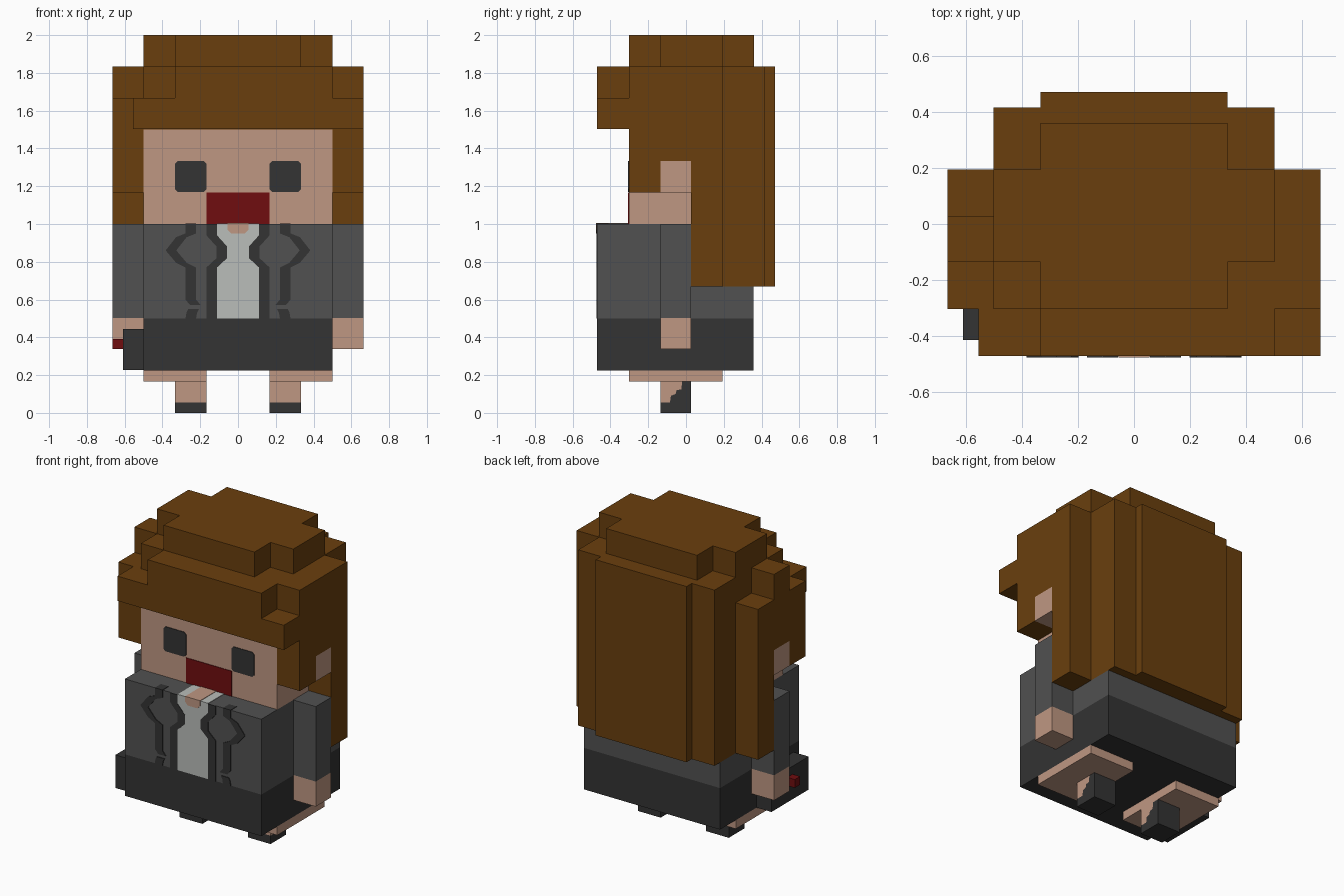
import bpy
import bmesh

cube = bpy.data.objects.get("Cube")
if cube:
    bpy.data.objects.remove(cube, do_unlink=True)


def material(name, rgb):
    lin = [((c / 255 + 0.055) / 1.055) ** 2.4 for c in rgb] + [1.0]
    m = bpy.data.materials.new(name)
    m.use_nodes = True
    m.diffuse_color = lin
    bsdf = m.node_tree.nodes["Principled BSDF"]
    bsdf.inputs["Base Color"].default_value = lin
    bsdf.inputs["Roughness"].default_value = 0.9
    return m


HAIR = material("brown hair", (106, 63, 13))
SKIN = material("skin", (191, 151, 130))
DARK = material("charcoal", (51, 51, 51))
GREY = material("grey cloth", (81, 81, 81))
RED = material("dark red", (112, 13, 16))
LIGHT = material("light shirt", (186, 189, 186))


def finish(name, bm, mat):
    bmesh.ops.recalc_face_normals(bm, faces=bm.faces)
    me = bpy.data.meshes.new(name)
    bm.to_mesh(me)
    bm.free()
    me.materials.append(mat)
    ob = bpy.data.objects.new(name, me)
    bpy.context.collection.objects.link(ob)
    return ob


def boxes(name, mat, *extents):
    """One object from boxes given as (x0, x1, y0, y1, z0, z1)."""
    bm = bmesh.new()
    for x0, x1, y0, y1, z0, z1 in extents:
        verts = bmesh.ops.create_cube(bm, size=1)["verts"]
        for v in verts:
            v.co.x = x1 if v.co.x > 0 else x0
            v.co.y = y1 if v.co.y > 0 else y0
            v.co.z = z1 if v.co.z > 0 else z0
    return finish(name, bm, mat)


def prism(name, mat, pts, lo, hi, axis):
    """Extrude an outline along x (points are y, z) or y (points are x, z)."""
    bm = bmesh.new()
    at = (lambda p, d: (d, p[0], p[1])) if axis == "x" else (lambda p, d: (p[0], d, p[1]))
    face = bm.faces.new([bm.verts.new(at(p, lo)) for p in pts])
    new = bmesh.ops.extrude_face_region(bm, geom=[face])["geom"]
    for v in new:
        if isinstance(v, bmesh.types.BMVert):
            v.co["xyz".index(axis)] = hi
    return finish(name, bm, mat)


def side_box(s, x0, x1, *rest):
    return (min(s * x0, s * x1), max(s * x0, s * x1), *rest)


# Grid lines shared by many parts
A, B, C = 0.167, 0.333, 0.5
W = 0.665
FRONT, FACE, EAR0, EAR1, BACK = -0.47, -0.303, -0.135, 0.027, 0.357

# Torso: dark lower half, grey jacket narrowed where the hair hangs behind it
boxes("lower_body", DARK, (-C, C, FRONT, BACK, 0.225, 0.5))
boxes("jacket", GREY, (-C, C, FRONT, BACK, 0.5, 0.67),
      (-C, C, FRONT, EAR1, 0.67, 1.0))

# Head
boxes("head", SKIN, (-C, C, FACE, EAR1, 1.0, 1.5))
boxes("mouth", RED, (-A, A, FACE - 0.004, FACE + 0.001, 1.0, A + 1))

# Outline of the stepped heel on each foot
heel = [(-0.085, 0.055), (-0.08, 0.09), (-0.055, 0.1), (-0.05, 0.12),
        (-0.025, 0.125), (-0.02, A)]

for s, side in ((1, "left"), (-1, "right")):
    # Arms, hands and ears
    boxes(side + "_sleeve", GREY, side_box(s, C, W, EAR0, EAR1, 0.503, 1.0))
    boxes(side + "_hand", SKIN, side_box(s, C, W, EAR0, EAR1, 0.337, 0.503))
    boxes(side + "_ear", SKIN, side_box(s, C, W, EAR0, EAR1, 1.167, 1.333))

    # Hips, legs and shoes
    boxes(side + "_hip", SKIN, side_box(s, A, C, FACE, 0.192, A, 0.225))
    prism(side + "_leg", SKIN, [(EAR0, A), (EAR0, 0.055)] + heel, s * A, s * B, "x")
    prism(side + "_shoe", DARK,
          [(EAR0, 0), (EAR1, 0), (EAR1, A)] + heel[::-1] + [(EAR0, 0.055)],
          s * A, s * B, "x")

    # Eye with clipped corners
    k = 0.014
    eye = [(A + k, 1.17), (B - k, 1.17), (B, 1.17 + k), (B, 1.333 - k),
           (B - k, 1.333), (A + k, 1.333), (A, 1.333 - k), (A, 1.17 + k)]
    prism(side + "_eye", DARK, [(s * x, z) for x, z in eye],
          FACE - 0.004, FACE + 0.001, "y")

    # Jacket trim as flat ribbons
    trims = {
        "_lapel_trim": [(0.25, 1.0), (0.25, 0.95), (0.30, 0.93), (0.355, 0.86),
                        (0.30, 0.795), (0.25, 0.77), (0.25, 0.6), (0.225, 0.57)],
        "_zip_trim": [(0.139, 1.0), (0.139, 0.94), (0.085, 0.88), (0.085, 0.82),
                      (0.139, 0.77), (0.139, 0.5)],
        "_hem_trim": [(0.25, 0.5), (0.245, 0.53), (0.235, 0.55)],
    }
    for name, path in trims.items():
        w = 0.028
        outline = [(s * (x - w), z) for x, z in path]
        outline += [(s * (x + w), z) for x, z in reversed(path)]
        prism(side + name, DARK, outline, FRONT - 0.005, FRONT + 0.001, "y")
    boxes(side + "_collar_trim", DARK,
          side_box(s, 0.222, 0.278, FRONT - 0.005, -0.41, 0.999, 1.003))

# Shirt and neck opening, on the chest and over the top edge
boxes("shirt", LIGHT, (-0.112, 0.112, FRONT - 0.003, FRONT + 0.001, 0.5, 1.0),
      (-0.112, 0.112, FRONT - 0.003, FACE, 0.999, 1.003))
prism("neck_opening", SKIN, [(-0.055, 1.0), (-0.055, 0.97), (-0.035, 0.95),
                             (0.035, 0.95), (0.055, 0.97), (0.055, 1.0)],
      FRONT - 0.006, FRONT + 0.001, "y")
boxes("neck_top", SKIN, (-0.055, 0.055, FRONT - 0.006, FACE, 0.999, 1.006))

# Hair: stepped crown, cap and back
T, M = 1.835, 1.667
boxes("hair_crown", HAIR, (-B, B, FACE, 0.36, T, 2.0),
      (-C, -B, EAR0, 0.195, T, 2.0), (B, C, EAR0, 0.195, T, 2.0))
boxes("hair_cap", HAIR, (-C, C, FACE, EAR1, 1.5, T))
boxes("hair_back", HAIR, (-C, C, EAR1, 0.415, 0.67, T),
      (-B, B, 0.415, 0.47, 0.67, T))

# Fringe, lower at both ends
boxes("hair_fringe", HAIR, (-B, C, FRONT, FACE, 1.503, T),
      (-0.555, -B, FRONT, FACE, 1.503, M), (C, W, FRONT, FACE, 1.503, M))

# Side locks around the ears; the right side has stepped tops
for s, side, top in ((1, "left", T), (-1, "right", M)):
    boxes(side + "_side_hair", HAIR,
          side_box(s, C, W, FACE, EAR0, 1.167, top),
          side_box(s, C, W, EAR0, EAR1, 1.333, T),
          side_box(s, C, W, EAR1, 0.195, 0.67, top))

# Hip bag with a small clasp
boxes("hip_bag", DARK, (-0.61, -C, -0.413, -0.024, 0.226, 0.445))
boxes("bag_clasp", RED, (-W, -0.61, -0.246, -0.19, 0.337, 0.392))
